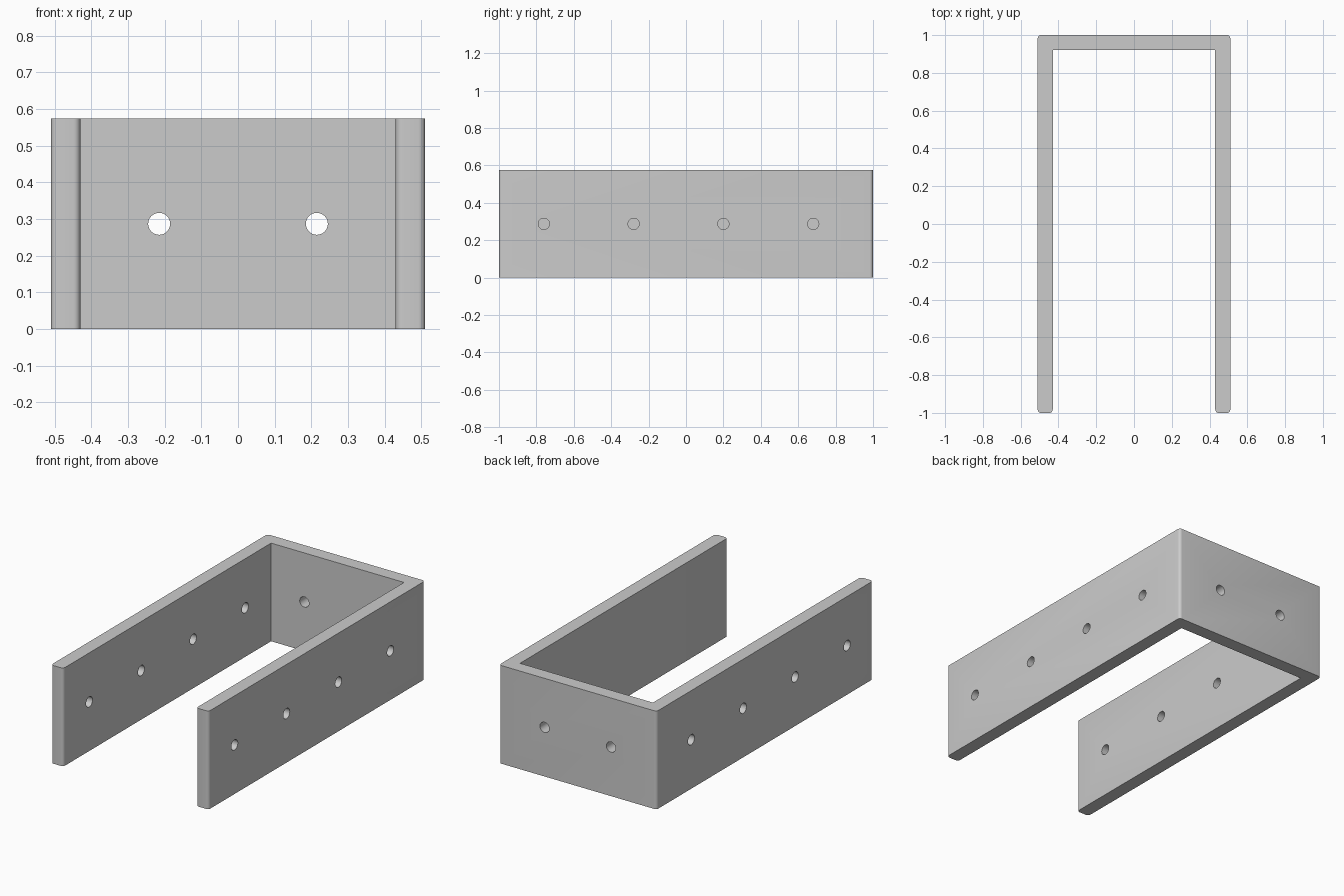
import bpy
import bmesh
from math import pi
from mathutils import Matrix, Vector

cube = bpy.data.objects.get("Cube")
if cube:
    bpy.data.objects.remove(cube, do_unlink=True)

HALF_W, HALF_L, HEIGHT, WALL = 0.51, 1.0, 0.574, 0.08
FILLET = 0.018
MID = HEIGHT / 2

grey = bpy.data.materials.new("grey")
grey.use_nodes = True
colour = (0.6, 0.6, 0.6, 1)
grey.diffuse_color = colour
grey.node_tree.nodes["Principled BSDF"].inputs["Base Color"].default_value = colour


def add_object(name, bm):
    bmesh.ops.recalc_face_normals(bm, faces=bm.faces)
    mesh = bpy.data.meshes.new(name)
    bm.to_mesh(mesh)
    bm.free()
    mesh.materials.append(grey)
    obj = bpy.data.objects.new(name, mesh)
    bpy.context.collection.objects.link(obj)
    return obj


def add_drill(bm, start, end, radius):
    """Cylinder running from start to end."""
    start, end = Vector(start), Vector(end)
    axis = end - start
    turn = Vector((0, 0, 1)).rotation_difference(axis).to_matrix().to_4x4()
    bmesh.ops.create_cone(bm, cap_ends=True, segments=32, radius1=radius,
                          radius2=radius, depth=axis.length,
                          matrix=Matrix.Translation((start + end) / 2) @ turn)


# U-shaped channel: half outline mirrored, then extruded upwards
inner = HALF_W - WALL
half = [(inner, HALF_L - WALL), (inner, -HALF_L), (HALF_W, -HALF_L), (HALF_W, HALF_L)]
outline = half + [(-x, y) for x, y in reversed(half)]
bm = bmesh.new()
base = bm.faces.new([bm.verts.new((x, y, 0)) for x, y in outline])
top = bmesh.ops.extrude_face_region(bm, geom=[base], use_keep_orig=True)["geom"]
bmesh.ops.translate(bm, vec=(0, 0, HEIGHT),
                    verts=[v for v in top if isinstance(v, bmesh.types.BMVert)])

# Rounded outer corners and leg ends; the two inside corners stay sharp
upright = []
for e in bm.edges:
    a, b = (v.co for v in e.verts)
    inside = abs(a.x) < HALF_W - 0.01 and a.y > 0
    if abs(a.z - b.z) > 0.1 and not inside:
        upright.append(e)
bmesh.ops.bevel(bm, geom=upright, offset=FILLET, segments=5, profile=0.5,
                affect='EDGES', clamp_overlap=True)
bracket = add_object("bracket", bm)

# Screw holes: through on one leg, blind on the other, two through the back
bm = bmesh.new()
for i in range(4):
    y = -0.76 + 0.48 * i
    add_drill(bm, (-HALF_W - 0.1, y, MID), (-inner + 0.1, y, MID), 0.03)
    add_drill(bm, (HALF_W + 0.1, y, MID), (inner + 0.01, y, MID), 0.03)
for x in (-0.215, 0.215):
    add_drill(bm, (x, HALF_L - WALL - 0.1, MID), (x, HALF_L + 0.1, MID), 0.03)
drills = add_object("drills", bm)
drills.hide_render = True

cut = bracket.modifiers.new("holes", 'BOOLEAN')
cut.operation = 'DIFFERENCE'
cut.solver = 'EXACT'
cut.object = drills

bpy.ops.object.select_all(action='DESELECT')
bracket.select_set(True)
bpy.context.view_layer.objects.active = bracket
bpy.ops.object.modifier_apply(modifier=cut.name)
bpy.data.objects.remove(drills, do_unlink=True)
bpy.ops.object.shade_smooth_by_angle(angle=pi / 6)
